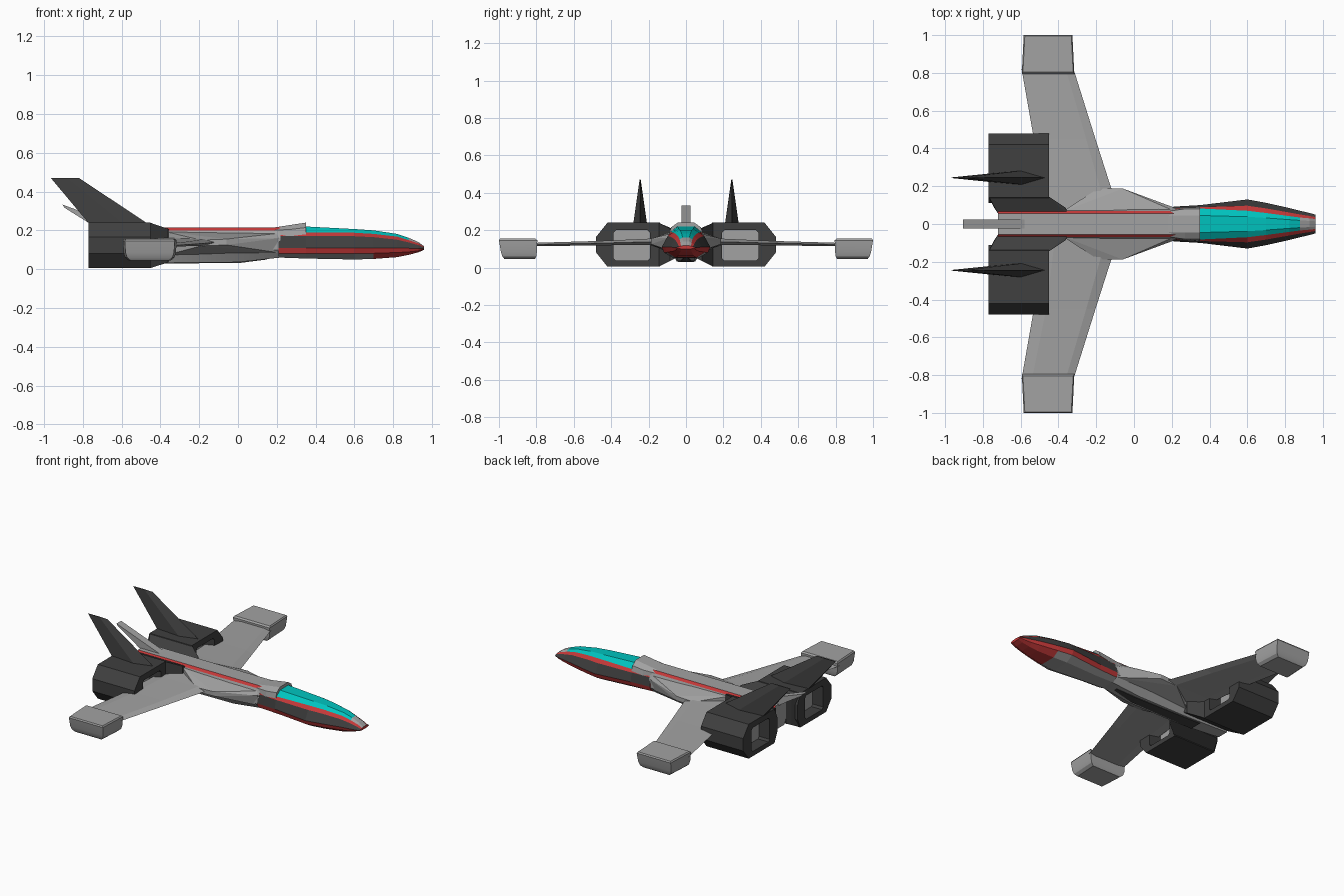
import bpy, bmesh, math

if "Cube" in bpy.data.objects:
    bpy.data.objects.remove(bpy.data.objects["Cube"])


def material(name, rgb):
    m = bpy.data.materials.new(name)
    m.diffuse_color = (*rgb, 1)
    m.use_nodes = True
    m.node_tree.nodes["Principled BSDF"].inputs["Base Color"].default_value = m.diffuse_color
    return m


MATS = [material("grey", (.36, .36, .36)), material("dark", (.05, .05, .05)),
        material("red", (.55, .04, .04)), material("teal", (0, .55, .52))]
GREY, DARK, RED, TEAL = range(4)


def finish(name, bm, mirror, smooth):
    bmesh.ops.recalc_face_normals(bm, faces=bm.faces)
    me = bpy.data.meshes.new(name)
    bm.to_mesh(me)
    bm.free()
    for m in MATS:
        me.materials.append(m)
    ob = bpy.data.objects.new(name, me)
    bpy.context.collection.objects.link(ob)
    if smooth:
        bpy.ops.object.select_all(action='DESELECT')
        ob.select_set(True)
        bpy.context.view_layer.objects.active = ob
        bpy.ops.object.shade_smooth_by_angle(angle=math.radians(smooth))
    if mirror:
        mod = ob.modifiers.new("mirror", 'MIRROR')
        mod.use_axis = (False, True, False)
        mod.use_mirror_merge = False
    return ob


def loft(name, rings, mat=GREY, pick=None, cap=None, mirror=False, smooth=0):
    """Skin rings of equal length; pick(segment, side) chooses the colour."""
    bm = bmesh.new()
    vs = [[bm.verts.new(p) for p in r] for r in rings]
    n = len(rings[0])
    for i in range(len(vs) - 1):
        for j in range(n):
            k = (j + 1) % n
            f = bm.faces.new((vs[i][j], vs[i][k], vs[i + 1][k], vs[i + 1][j]))
            f.material_index = pick(i, j) if pick else mat
    for r in (vs[0], vs[-1]):
        bm.faces.new(r).material_index = mat if cap is None else cap
    return finish(name, bm, mirror, smooth)


def hull(name, pts, mat=GREY, mirror=False):
    bm = bmesh.new()
    for p in pts:
        bm.verts.new(p)
    bmesh.ops.convex_hull(bm, input=bm.verts)
    for f in bm.faces:
        f.material_index = mat
    return finish(name, bm, mirror, 0)


def both(x, half):
    """Full ring at x from a half profile (y, z) listed bottom to top."""
    return [(x, y, z) for y, z in half] + [(x, -y, z) for y, z in reversed(half)]


# Nose and cockpit: x, half width, canopy half width, then heights of the bands
NOSE = [(.21, .092, .07, .06, .08, .11, .17, .19, .21),
        (.35, .10, .082, .055, .08, .11, .17, .19, .22),
        (.60, .13, .07, .05, .08, .11, .17, .188, .207),
        (.70, .112, .058, .053, .082, .11, .165, .182, .2),
        (.82, .085, .042, .062, .086, .11, .152, .168, .182),
        (.88, .07, .034, .074, .089, .108, .138, .15, .162),
        (.93, .058, .03, .087, .095, .106, .124, .133, .14),
        (.96, .05, .026, .1, .103, .107, .112, .115, .118)]
rings = []
for x, w, c, zb, z1, z2, z3, z4, zt in NOSE:
    rings.append(both(x, [(w * .5, zb), (w * .9, z1), (w, z2),
                          (c + .45 * (w - c), z3), (c, z4), (c * .55, zt)]))


def nose_colour(i, j):
    band = j if j < 6 else 10 - j
    if band in (4, 5):
        return GREY if i == 0 or i >= 5 else TEAL
    if band in (1, 3):
        return RED
    if band == 2:
        return DARK
    return RED if i >= 3 else GREY


loft("nose", rings, RED, nose_colour)

# Raised cowl behind the canopy
loft("canopy_cowl", [both(.16, [(.07, .17), (.065, .2), (.045, .211)]),
                     both(.27, [(.085, .17), (.08, .205), (.045, .228)]),
                     both(.35, [(.09, .18), (.08, .215), (.045, .24)])])

# Main fuselage with red edge stripes
BODY = [(-.72, .06, .04, .05), (-.45, .07, .05, .035), (-.35, .08, .05, .033),
        (0, .09, .05, .036), (.22, .085, .045, .06)]
rings = []
for x, w, b, zb in BODY:
    rings.append(both(x, [(b, zb), (w, .1), (w, .16), (.07, .2), (.055, .214)]))
loft("fuselage", rings, GREY, lambda i, j: RED if j in (3, 5) else GREY, smooth=20)

# Dark keel strip
loft("keel", [both(-.5, [(.042, .03), (.042, .05)]),
              both(0, [(.03, .031), (.03, .05)]),
              both(.15, [(.012, .05), (.012, .06)])], DARK)

# Blended wing roots
hull("wing_root", [(.21, .07, .185), (.21, .088, .16), (.21, .07, .085),
                   (-.38, .065, .195), (-.38, .06, .07),
                   (-.06, .188, .155), (-.19, .188, .15),
                   (-.06, .188, .125), (-.19, .188, .12)], mirror=True)

# Wings: y, leading x, trailing x, height, half thickness
rings = []
for y, xf, xb, z, t in [(.05, -.08, -.5, .14, .022), (.188, -.12, -.51, .138, .017),
                        (.45, -.204, -.53, .131, .012), (.82, -.32, -.595, .123, .009)]:
    d = xf - xb
    rings.append([(xf, y, z), (xf - .15 * d, y, z + t), (xb + .2 * d, y, z + t),
                  (xb, y, z), (xb + .2 * d, y, z - t), (xf - .15 * d, y, z - t)])
loft("wing", rings, mirror=True)

# Wing tip pods
rings = []
for z, y0, y1, e in [(.155, .805, .995, .006), (.146, .795, 1, 0), (.085, .797, .99, .004),
                     (.06, .8, .982, .012), (.045, .808, .97, .03)]:
    rings.append([(-.316 - e, y0, z), (-.326 - e, y1, z),
                  (-.584 + e, y1, z), (-.594 + e, y0, z)])
loft("wing_tip_pod", rings, mirror=True, smooth=30)

# Engines with recessed intake and exhaust
OUT = [(.14, .005), (.42, .005), (.48, .08), (.48, .165),
       (.42, .24), (.14, .24), (.11, .17), (.11, .07)]
INN = [(.205, .037), (.375, .037), (.388, .05), (.388, .187),
       (.375, .2), (.205, .2), (.192, .187), (.192, .05)]
rings = [[(x, y, z) for y, z in prof] for x, prof in
         [(-.54, INN), (-.45, INN), (-.45, OUT), (-.77, OUT), (-.77, INN), (-.69, INN)]]
loft("engine", rings, DARK, cap=GREY, mirror=True)

# Wedges joining the engines to the fuselage
hull("engine_mount", [(x, y, z) for y, xs, zs in
                      [(.055, (-.72, -.355), (.05, .2)), (.085, (-.74, -.36), (.035, .208)),
                       (.145, (-.769, -.451), (.006, .239))]
                      for x in xs for z in zs], DARK, mirror=True)

# Twin swept fins: diamond base shrinking to a thin tip
rings = []
for z, xf, xb, h in [(.225, -.45, -.76, .038), (.47, -.82, -.965, .003)]:
    xm = xf + .42 * (xb - xf)
    rings.append([(xf, .245, z), (xm, .245 + h, z), (xb, .245 + h * .6, z),
                  (xb, .245 - h * .6, z), (xm, .245 - h, z)])
loft("tail_fin", rings, DARK, mirror=True)

# Central tail spine
SPINE = [(-.56, .2), (-.58, .214), (-.905, .333), (-.895, .317), (-.78, .245), (-.7, .19)]
loft("tail_spine", [[(x, y, z) for x, z in SPINE] for y in (-.025, .025)])
